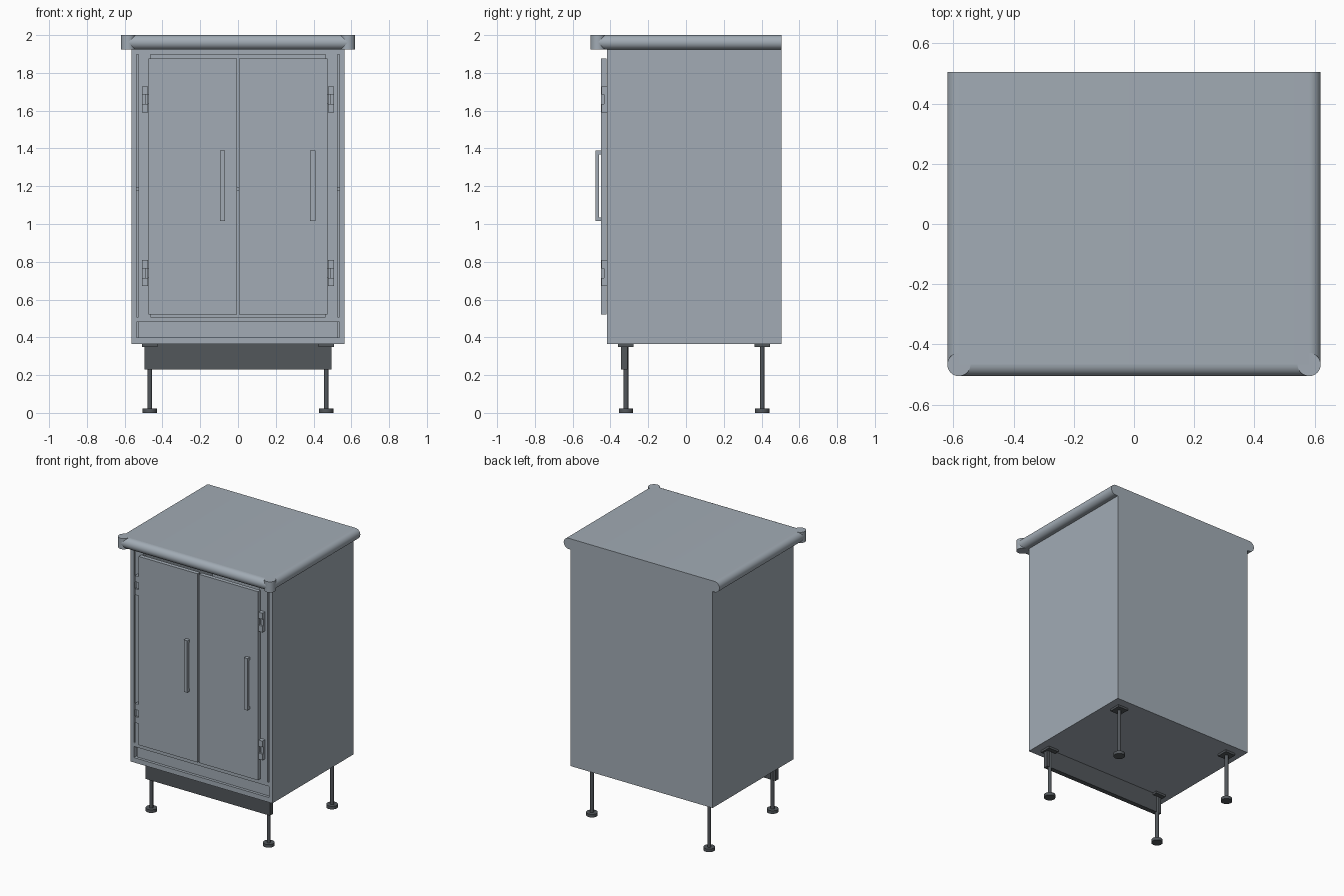
import bpy, math
from mathutils import Vector

if "Cube" in bpy.data.objects:
    bpy.data.objects.remove(bpy.data.objects["Cube"])


def material(name, rgb):
    m = bpy.data.materials.new(name)
    m.diffuse_color = (*rgb, 1)
    m.use_nodes = True
    m.node_tree.nodes["Principled BSDF"].inputs["Base Color"].default_value = m.diffuse_color
    return m


STEEL = material("grey_steel", (0.36, 0.41, 0.46))
DARK = material("dark_grey", (0.085, 0.095, 0.105))


def mesh_object(name, verts, faces, mat):
    me = bpy.data.meshes.new(name)
    me.from_pydata(verts, [], faces)
    me.materials.append(mat)
    ob = bpy.data.objects.new(name, me)
    bpy.context.collection.objects.link(ob)
    return ob


def box(name, x, y, z, mat=STEEL):
    """Box from (min, max) pairs."""
    x, y, z = sorted(x), sorted(y), sorted(z)
    v = [(a, b, c) for a in x for b in y for c in z]
    f = [(0, 1, 3, 2), (4, 6, 7, 5), (0, 4, 5, 1),
         (2, 3, 7, 6), (0, 2, 6, 4), (1, 5, 7, 3)]
    return mesh_object(name, v, f, mat)


def extrude(name, profile, start, u, v, axis, mat):
    """Extrude a closed 2D profile along an axis vector, shaded by angle."""
    start, u, v, axis = map(Vector, (start, u, v, axis))
    n = len(profile)
    low = [start + u * a + v * b for a, b in profile]
    verts = low + [p + axis for p in low]
    faces = [(i, (i + 1) % n, (i + 1) % n + n, i + n) for i in range(n)]
    faces += [tuple(reversed(range(n))), tuple(range(n, 2 * n))]
    ob = mesh_object(name, verts, faces, mat)
    bpy.ops.object.select_all(action='DESELECT')
    ob.select_set(True)
    bpy.context.view_layer.objects.active = ob
    bpy.ops.object.shade_smooth_by_angle(angle=math.radians(35))
    return ob


def arc(r, a0, a1, n, cx=0.0):
    return [(cx + r * math.cos(a0 + (a1 - a0) * i / n),
             r * math.sin(a0 + (a1 - a0) * i / n)) for i in range(n + 1)]


def rod(name, x, y, z0, z1, r, mat, n=24):
    ring = arc(r, 0, 2 * math.pi, n)[:-1]
    return extrude(name, ring, (x, y, z0), (1, 0, 0), (0, 1, 0), (0, 0, z1 - z0), mat)


FRONT, BACK = -0.417, 0.505
X_OUT, X_IN = 0.565, 0.537
SIDES = ((-1, "left"), (1, "right"))

# Carcass shell, shelf and frame rails
box("back_panel", (-X_IN, X_IN), (BACK - 0.03, BACK), (0.365, 1.925))
box("bottom_panel", (-X_IN, X_IN), (FRONT, BACK - 0.03), (0.365, 0.40))
box("lower_rail", (-X_IN, X_IN), (FRONT, BACK - 0.03), (0.48, 0.508))
box("top_rail", (-X_IN, X_IN), (FRONT, BACK - 0.03), (1.897, 1.925))
box("shelf", (-X_IN, X_IN), (FRONT + 0.03, BACK - 0.03), (1.175, 1.195))
box("plinth_panel", (-0.527, 0.527), (FRONT + 0.02, FRONT + 0.04), (0.40, 0.48))
for s, side in SIDES:
    box(side + "_side_panel", (s * X_IN, s * X_OUT), (FRONT, BACK), (0.365, 1.925))
    box(side + "_frame_stile", (s * 0.463, s * 0.527), (FRONT, FRONT + 0.03), (0.508, 1.897))

# Doors with bar handles on two short posts
for s, side, hx in ((-1, "left", -0.083), (1, "right", 0.396)):
    box(side + "_door", (s * 0.006, s * 0.475), (-0.451, -0.422), (0.52, 1.877))
    box(side + "_handle_bar", (hx - 0.0135, hx + 0.0135), (-0.478, -0.46), (1.015, 1.388))
    for z in (1.015, 1.368):
        box(side + "_handle_post", (hx - 0.0135, hx + 0.0135), (-0.46, -0.45), (z, z + 0.02))

# Hinges: two knuckle blocks joined by a thinner middle
for s, side in SIDES:
    for zc in (0.74, 1.66):
        for d in (-1, 1):
            box(side + "_hinge_knuckle", (s * 0.477, s * 0.508), (-0.447, FRONT),
                (zc + d * 0.025, zc + d * 0.069))
        box(side + "_hinge_middle", (s * 0.488, s * 0.508), (-0.434, FRONT),
            (zc - 0.025, zc + 0.025))
        box(side + "_hinge_pin", (s * 0.475, s * 0.482), (-0.434, -0.424),
            (zc - 0.025, zc + 0.025))

# Worktop with rolled side and front edges and round corner posts
R, CX, CY, CZ = 0.0385, 0.5815, -0.4665, 1.9615
h = math.pi / 2
stadium = arc(R, -h, h, 16, CX) + arc(R, h, 3 * h, 16, -CX)
extrude("worktop", stadium, (0, CY, CZ), (1, 0, 0), (0, 0, 1), (0, BACK - CY, 0), STEEL)
extrude("worktop_front_roll", arc(R, h, 3 * h, 16), (-CX, CY, CZ),
        (0, 1, 0), (0, 0, 1), (2 * CX, 0, 0), STEEL)
for s, side in SIDES:
    rod(side + "_worktop_corner", s * CX, CY, CZ - R, CZ + R, R, STEEL, 32)

# Dark kick board and levelling legs
box("kick_board", (-0.495, 0.495), (-0.344, -0.31), (0.23, 0.366), DARK)
for s, side in SIDES:
    for y, end in ((-0.318, "front"), (0.403, "back")):
        name = f"{end}_{side}_leg"
        x = s * 0.467
        box(name + "_plate", (x - 0.041, x + 0.041), (y - 0.041, y + 0.041), (0.35, 0.366), DARK)
        rod(name, x, y, 0.02, 0.352, 0.0125, DARK, 16)
        rod(name + "_foot", x, y, 0.0, 0.022, 0.038, DARK)
